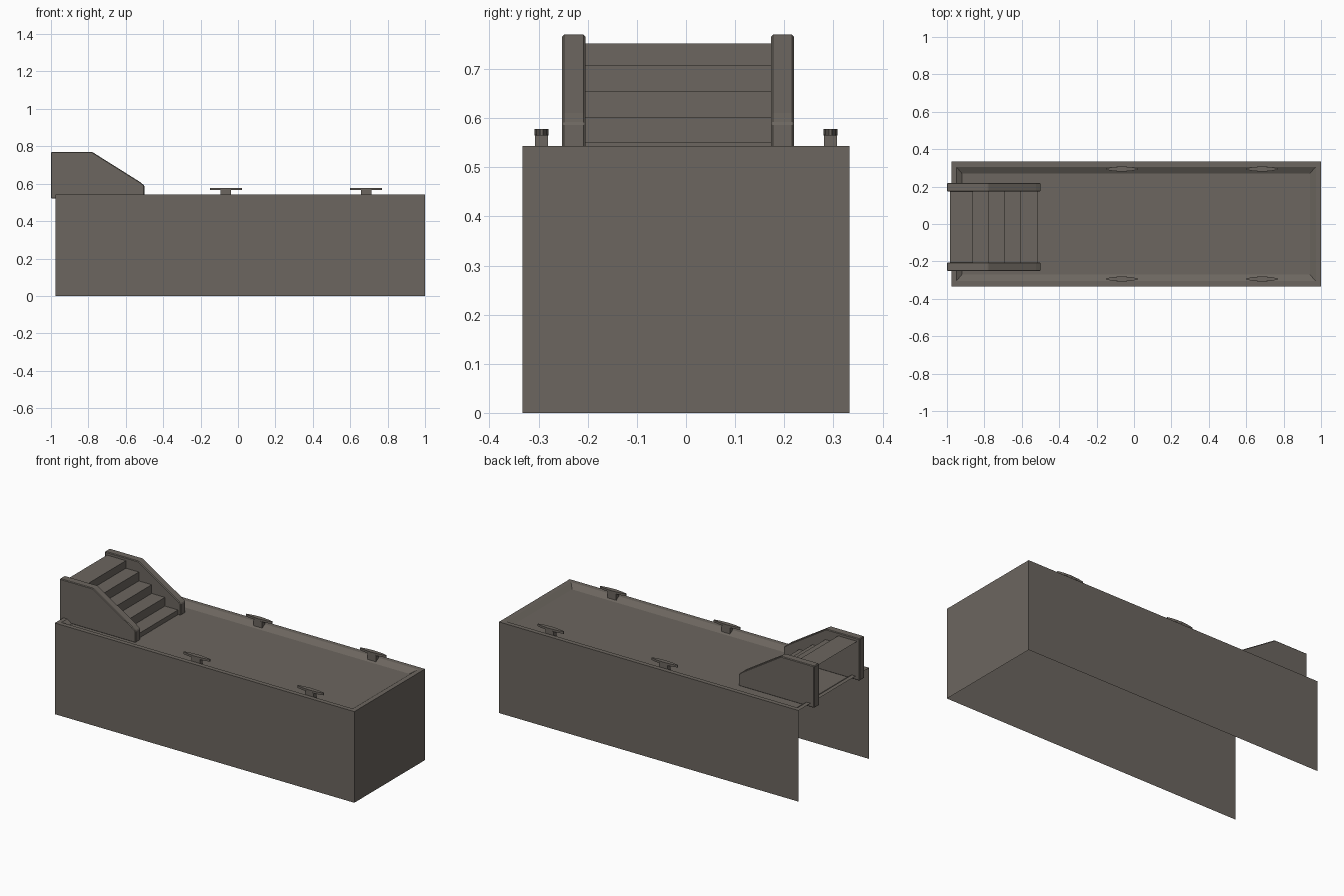
import bpy, bmesh, math

if "Cube" in bpy.data.objects:
    bpy.data.objects.remove(bpy.data.objects["Cube"])

mat = bpy.data.materials.new("weathered grey brown")
mat.diffuse_color = (0.15, 0.133, 0.115, 1)
mat.use_nodes = True
mat.node_tree.nodes["Principled BSDF"].inputs["Base Color"].default_value = mat.diffuse_color


def make(name, bm, bevel=0):
    me = bpy.data.meshes.new(name)
    bm.to_mesh(me)
    bm.free()
    me.materials.append(mat)
    ob = bpy.data.objects.new(name, me)
    bpy.context.collection.objects.link(ob)
    if bevel:
        mod = ob.modifiers.new("soft edges", 'BEVEL')
        mod.width, mod.segments = bevel, 1
    return ob


def ring(bm, x0, x1, y, z):
    return [bm.verts.new(p) for p in ((x0, -y, z), (x1, -y, z), (x1, y, z), (x0, y, z))]


def prism(bm, pts, direction):
    """Closed prism from a polygon of 3D points."""
    a = [bm.verts.new(p) for p in pts]
    b = [bm.verts.new([c + d for c, d in zip(p, direction)]) for p in pts]
    n = len(a)
    bm.faces.new(a)
    bm.faces.new(b[::-1])
    for i in range(n):
        bm.faces.new((a[i], a[(i + 1) % n], b[(i + 1) % n], b[i]))
    bmesh.ops.recalc_face_normals(bm, faces=bm.faces)


# Dock shell: thin walls on three sides, raised rim sloping to a sunken deck
bm = bmesh.new()
rings = [ring(bm, -0.975, 1.0, 0.333, 0), ring(bm, -0.975, 1.0, 0.333, 0.543),
         ring(bm, -0.95, 0.972, 0.306, 0.543), ring(bm, -0.92, 0.94, 0.27, 0.522)]
for k in range(3):
    for i in range(4):
        if k == 0 and i == 3:
            continue  # the left end is open
        j = (i + 1) % 4
        bm.faces.new((rings[k][i], rings[k][j], rings[k + 1][j], rings[k + 1][i]))
bm.faces.new(rings[3])
make("dock_shell", bm)

# Stair side panels
profile = [(-1, 0.52), (-0.5, 0.52), (-0.5, 0.59), (-0.525, 0.61), (-0.78, 0.77), (-1, 0.77)]
for name, y in (("front_stair_panel", -0.252), ("back_stair_panel", 0.173)):
    bm = bmesh.new()
    prism(bm, [(x, y, z) for x, z in profile], (0, 0.047, 0))
    make(name, bm, 0.004)

# Treads and risers as one folded sheet, open at the back
edges = [-0.86, -0.775, -0.69, -0.603, -0.517]
heights = [0.752, 0.707, 0.654, 0.602, 0.55, 0.522]
path = [(-0.985, heights[0])]
for i, x in enumerate(edges):
    path += [(x, heights[i]), (x, heights[i + 1])]
bm = bmesh.new()
rows = [[bm.verts.new((x, y, z)) for y in (-0.206, 0.174)] for x, z in path]
for a, b in zip(rows, rows[1:]):
    bm.faces.new((a[0], b[0], b[1], a[1]))
make("stair_treads", bm)

# Mooring cleats: short post with a lens-shaped bar on top
for x in (-0.065, 0.685):
    for y in (-0.294, 0.294):
        bm = bmesh.new()
        w, d = 0.028, 0.013
        prism(bm, [(x - w, y - d, 0.522), (x + w, y - d, 0.522),
                   (x + w, y + d, 0.522), (x - w, y + d, 0.522)], (0, 0, 0.045))
        make("cleat_post", bm)
        bm = bmesh.new()
        half = [(-0.086, 0.003), (-0.05, 0.01), (0, 0.014), (0.05, 0.01), (0.086, 0.003)]
        outline = [(px, -py) for px, py in half] + half[::-1]
        prism(bm, [(x + px, y + py, 0.565) for px, py in outline], (0, 0, 0.013))
        make("cleat_bar", bm)
